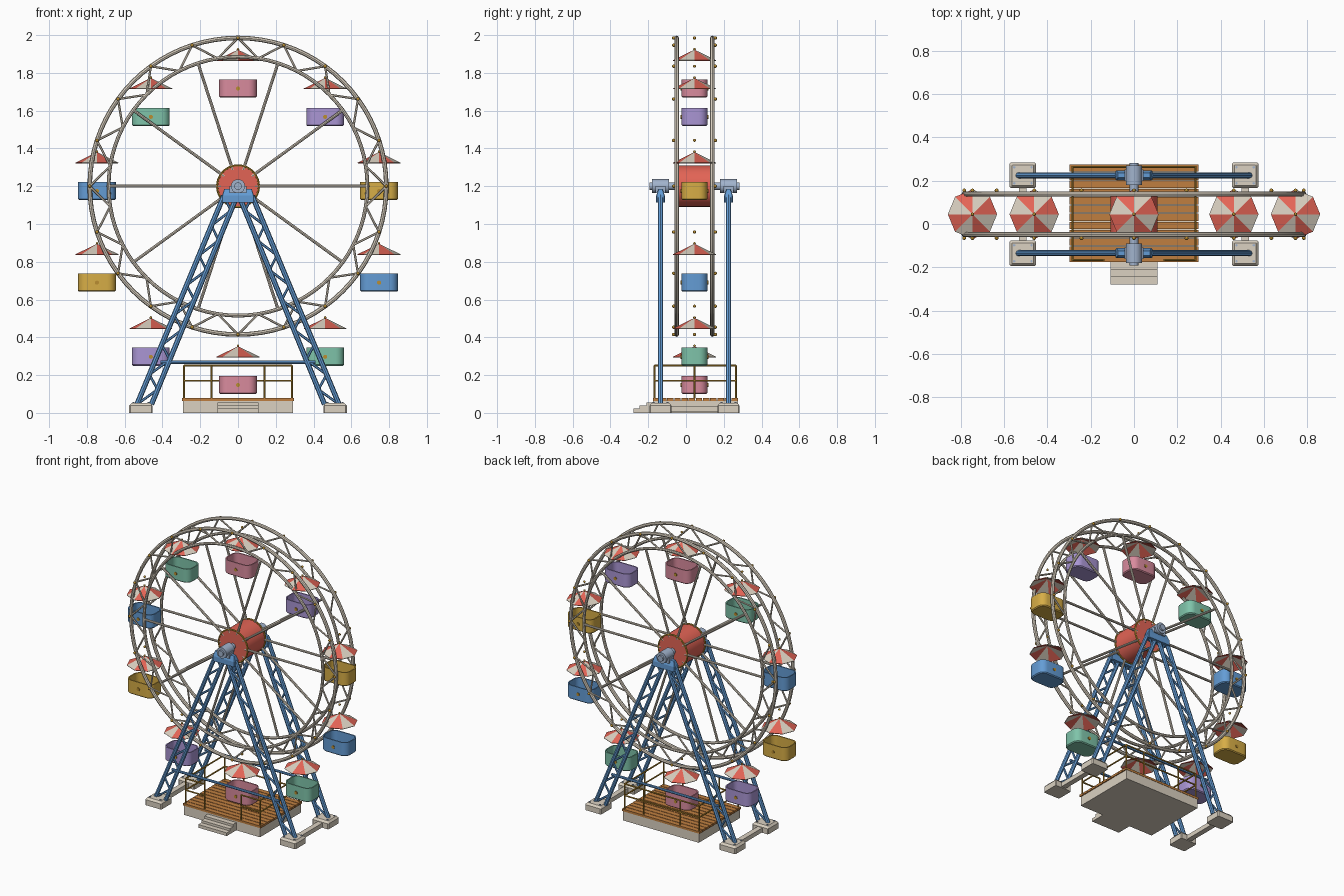
import bpy, bmesh, math
from mathutils import Vector, Matrix

if "Cube" in bpy.data.objects:
    bpy.data.objects.remove(bpy.data.objects["Cube"])

C, Z, R, RI = 0.045, 1.2, 0.785, 0.685   # wheel centre y, z, outer and inner radius


def mat(name, r, g, b):
    m = bpy.data.materials.new(name)
    m.diffuse_color = [(c / 255) ** 2.2 for c in (r, g, b)] + [1]
    m.use_nodes = True
    m.node_tree.nodes["Principled BSDF"].inputs["Base Color"].default_value = m.diffuse_color
    return m


CREAM = mat("cream", 218, 208, 192)
RED = mat("coral red", 226, 100, 86)
BLUE = mat("blue", 100, 155, 212)
GOLD = mat("gold", 214, 172, 72)
PINK = mat("pink", 216, 138, 156)
PURPLE = mat("purple", 168, 148, 210)
GREEN = mat("green", 126, 194, 168)
WOOD = mat("wood", 190, 126, 66)
STEEL = mat("steel", 160, 178, 204)
BRASS = mat("brass", 184, 140, 52)


class Part:
    """Collects primitives into one named mesh object."""

    def __init__(self, name, *mats):
        self.name, self.mats, self.bm = name, mats, bmesh.new()

    def rod(self, p, q, r, n=8, r2=None):
        p, q = Vector(p), Vector(q)
        d = q - p
        m = Matrix.Translation((p + q) / 2) @ d.to_track_quat('Z', 'Y').to_matrix().to_4x4()
        bmesh.ops.create_cone(self.bm, cap_ends=True, segments=n, radius1=r,
                              radius2=r if r2 is None else r2, depth=d.length, matrix=m)

    def ball(self, p, r):
        bmesh.ops.create_uvsphere(self.bm, u_segments=10, v_segments=6, radius=r,
                                  matrix=Matrix.Translation(p))

    def box(self, x0, x1, y0, y1, z0, z1):
        m = Matrix.Translation(((x0 + x1) / 2, (y0 + y1) / 2, (z0 + z1) / 2))
        bmesh.ops.create_cube(self.bm, size=1, matrix=m @ Matrix.Diagonal((x1 - x0, y1 - y0, z1 - z0, 1)))

    def ring(self, y, rad, r, n=80, k=8):
        g = [[self.bm.verts.new(((rad + r * math.cos(b)) * math.sin(a), y + r * math.sin(b),
                                 Z + (rad + r * math.cos(b)) * math.cos(a)))
              for b in (math.tau * j / k for j in range(k))]
             for a in (math.tau * i / n for i in range(n))]
        for i in range(n):
            for j in range(k):
                self.bm.faces.new((g[i - 1][j - 1], g[i][j - 1], g[i][j], g[i - 1][j]))

    def loft(self, pos, w, d, corner, rows, seg=6):
        """Rounded rectangle carried through (inset, height) rows."""
        loops = []
        for inset, z in rows:
            c = max(corner - inset, 0.002)
            loop = []
            for q in range(4):
                sx, sy = (1, -1, -1, 1)[q], (1, 1, -1, -1)[q]
                for s in range(seg + 1):
                    a = math.pi / 2 * (q + s / seg)
                    loop.append(self.bm.verts.new((
                        pos[0] + sx * (w / 2 - inset - c) + c * math.cos(a),
                        pos[1] + sy * (d / 2 - inset - c) + c * math.sin(a), pos[2] + z)))
            loops.append(loop)
        for a, b in zip(loops, loops[1:]):
            for i in range(len(a)):
                self.bm.faces.new((a[i - 1], a[i], b[i], b[i - 1]))
        self.bm.faces.new(loops[0])
        self.bm.faces.new(loops[-1])

    def done(self, smooth=True, recalc=True):
        if recalc:
            bmesh.ops.recalc_face_normals(self.bm, faces=self.bm.faces)
        me = bpy.data.meshes.new(self.name)
        for f in self.bm.faces:
            f.smooth = smooth
        self.bm.to_mesh(me)
        self.bm.free()
        for m in self.mats:
            me.materials.append(m)
        if smooth:
            me.set_sharp_from_angle(angle=math.radians(40))
        ob = bpy.data.objects.new(self.name, me)
        bpy.context.collection.objects.link(ob)
        return ob


def polar(deg, r, y):
    a = math.radians(deg)
    return (r * math.sin(a), y, Z + r * math.cos(a))


# Wheel: two trussed rims with spokes, bulbs on the outside
for side, s in (("front", -1), ("back", 1)):
    y = C + s * 0.094
    p = Part(side + "_rim", CREAM)
    p.ring(y, R, 0.012)
    p.ring(y, RI, 0.010)
    for k in range(20):
        p.rod(polar(18 * k, R, y), polar(18 * k + 9, RI, y), 0.006, 6)
        p.rod(polar(18 * k + 18, R, y), polar(18 * k + 9, RI, y), 0.006, 6)
    p.done()
    p = Part(side + "_spokes", CREAM)
    for k in range(10):
        p.rod(polar(18 + 36 * k, 0.09, y), polar(18 + 36 * k, RI, y), 0.008)
    p.done()
    p = Part(side + "_bulbs", BRASS)
    for k in range(20):
        p.ball(polar(18 * k, R, y + s * 0.016), 0.009)
    p.done()
    # Hub trim
    p = Part(side + "_hub_trim", BRASS)
    p.ring(C + s * 0.097, 0.110, 0.006, 40)
    p.done()

p = Part("hub_drum", RED)
p.rod((0, C - 0.1, Z), (0, C + 0.1, Z), 0.109, 40)
p.done()
p = Part("axle", STEEL)
p.rod((0, C - 0.237, Z), (0, C + 0.237, Z), 0.02, 20)
p.done()

# Gondolas: tub, striped canopy, finial and pivot
for k in range(10):
    x, _, z = polar(36 * k, R, C)
    p = Part(f"tub_{k}", (PINK, PURPLE, GOLD, BLUE, GREEN)[k % 5])
    p.loft((x, C, z - 0.316), 0.20, 0.137, 0.045,
           [(0.006, 0), (0, 0.006), (0, 0.096), (0.008, 0.096), (0.008, 0.012)])
    p.done()
    p = Part(f"canopy_{k}", RED, CREAM)
    tip = p.bm.verts.new((x, C, z - 0.062))
    rim = [p.bm.verts.new((x + 0.114 * math.cos(i * math.pi / 4),
                           C + 0.114 * math.sin(i * math.pi / 4), z - 0.118)) for i in range(8)]
    for i in range(8):
        p.bm.faces.new((tip, rim[i], rim[(i + 1) % 8])).material_index = i % 2
    mod = p.done(smooth=False, recalc=False).modifiers.new("thickness", 'SOLIDIFY')
    mod.thickness = 0.004
    p = Part(f"gondola_trim_{k}", BRASS)
    p.ball((x, C, z - 0.06), 0.007)
    p.ball((x, C, z), 0.008)
    for s in (-1, 1):
        p.rod((x, C + s * 0.067, z - 0.268), (x, C + s * 0.073, z - 0.268), 0.011, 12)
    p.done()

# Support towers
for side, s in (("front", -1), ("back", 1)):
    y = C + s * 0.18
    for lr, m in (("left", -1), ("right", 1)):
        p = Part(f"{side}_{lr}_leg", BLUE)
        a0, a1 = Vector((m * 0.075, y, 1.15)), Vector((m * 0.535, y, 0.045))
        b0, b1 = Vector((m * 0.005, y, 1.15)), Vector((m * 0.458, y, 0.045))
        p.rod(a0, a1, 0.014)
        p.rod(b0, b1, 0.014)
        n = 14
        for i in range(n):
            u, v = i / n, (i + 1) / n
            q, w = a0.lerp(a1, u), b0.lerp(b1, v)
            if i % 2:
                q, w = b0.lerp(b1, u), a0.lerp(a1, v)
            p.rod(q, w, 0.007, 6)
        p.done()
        p = Part(f"{side}_{lr}_footing", CREAM)
        p.loft((m * 0.514, y, 0), 0.124, 0.118, 0.006, [(0, 0), (0, 0.038), (0.012, 0.052)], 1)
        p.done(smooth=False)
        p = Part(f"{side}_{lr}_footing_bolts", STEEL)
        for dx in (-0.04, 0.04):
            for dy in (-0.037, 0.037):
                p.rod((m * 0.514 + dx, y + dy, 0.05), (m * 0.514 + dx, y + dy, 0.057), 0.006, 6)
        p.done()
    p = Part(side + "_cross_bar", BLUE)
    p.rod((-0.41, y, 0.268), (0.41, y, 0.268), 0.009)
    p.done()
    p = Part(side + "_gusset", BLUE)
    p.loft((0, y, 1.115), 0.17, 0.046, 0.004, [(0, 0), (0, 0.035), (0.012, 0.07)], 1)
    p.done(smooth=False)
    p = Part(side + "_bearing", STEEL)
    p.rod((0, y - 0.045, Z), (0, y + 0.045, Z), 0.037, 24)
    p.box(-0.045, 0.045, y - 0.027, y + 0.027, 1.165, 1.2)
    p.done()
for lr, m in (("left", -1), ("right", 1)):
    p = Part(lr + "_footing_tie", CREAM)
    p.box(m * 0.514 - 0.018, m * 0.514 + 0.018, C - 0.13, C + 0.13, 0.005, 0.035)
    p.done(smooth=False)

# Boarding platform, deck planks and steps
Y0, Y1 = -0.178, 0.278
p = Part("platform_base", CREAM)
p.box(-0.29, 0.29, Y0 + 0.004, Y1 - 0.004, 0, 0.066)
p.done(smooth=False)
p = Part("deck_planks", WOOD)
w = (Y1 - Y0) / 12
for i in range(12):
    p.box(-0.297, 0.297, Y0 + i * w + 0.002, Y0 + (i + 1) * w - 0.002, 0.064, 0.079)
p.done(smooth=False)
p = Part("steps", CREAM)
for y, z in ((-0.279, 0.022), (-0.245, 0.038), (-0.21, 0.054)):
    p.box(-0.109, 0.109, y, Y0 + 0.01, 0, z)
p.done(smooth=False)

# Railing with a front gap at the steps
p = Part("railing", BRASS)
X, F, B = 0.285, Y0 + 0.012, Y1 - 0.014
for z in (0.17, 0.25):
    p.rod((-X, B, z), (X, B, z), 0.005)
    for m in (-1, 1):
        p.rod((m * X, F, z), (m * X, B, z), 0.005)
        p.rod((m * X, F, z), (m * 0.14, F, z), 0.005)
posts = [(m * x, y) for m in (-1, 1) for x, y in
         ((X, F), (X, B), (X, C), (0.14, F), (0.14, B))]
for x, y in posts:
    p.rod((x, y, 0.075), (x, y, 0.252), 0.005)
p.done()
